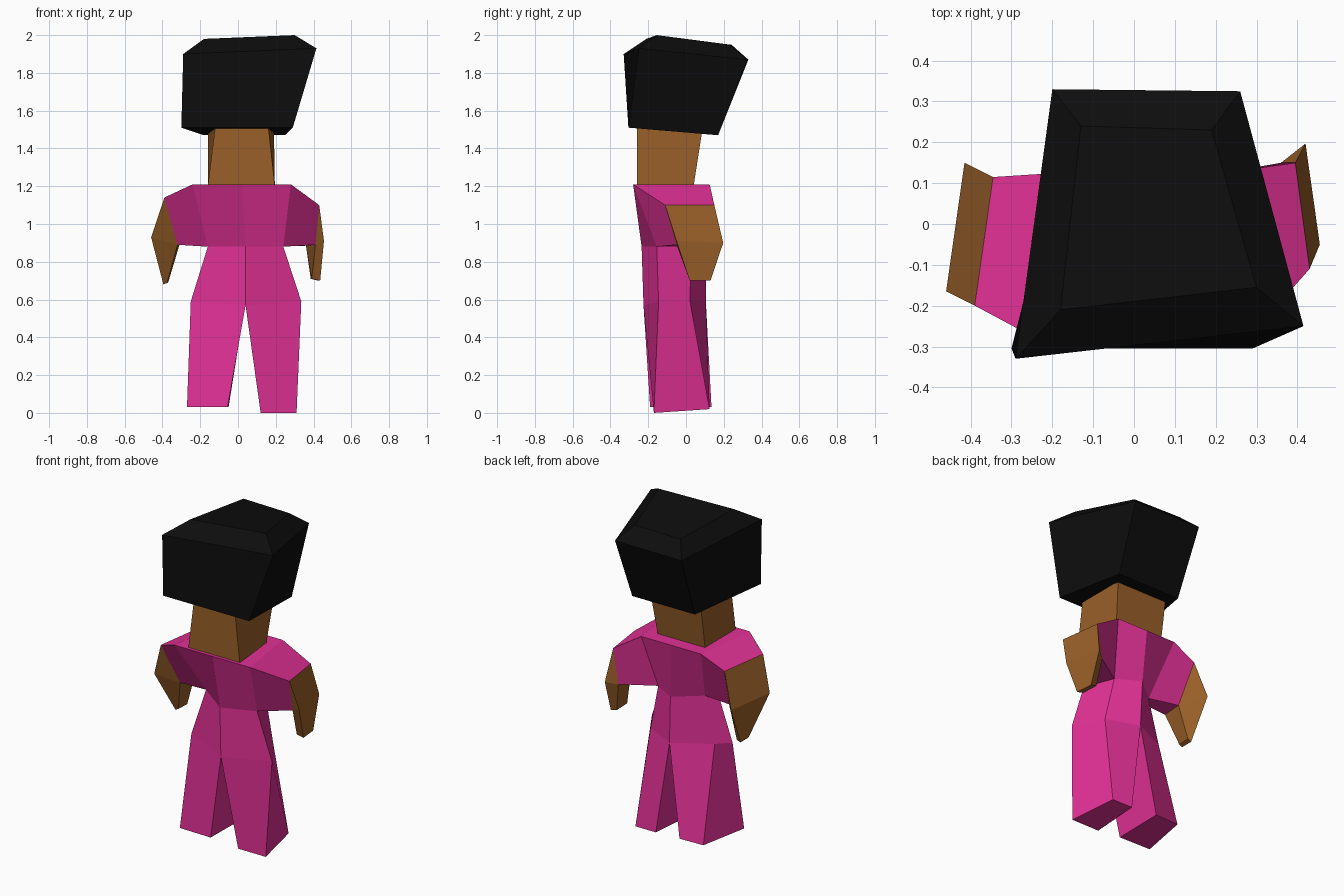
import bpy, bmesh

if "Cube" in bpy.data.objects:
    bpy.data.objects.remove(bpy.data.objects["Cube"])


def paint(name, rgb):
    mat = bpy.data.materials.new(name)
    mat.diffuse_color = (*rgb, 1)
    mat.use_nodes = True
    mat.node_tree.nodes["Principled BSDF"].inputs["Base Color"].default_value = mat.diffuse_color
    return mat


SKIN = paint("skin", (0.32, 0.115, 0.022))
PINK = paint("pink_cloth", (0.75, 0.03, 0.30))
BLACK = paint("black_hair", (0.004, 0.004, 0.004))


def level(z, *xy):
    """Horizontal cross-section."""
    return [(x, y, z) for x, y in xy]


def loft(name, mat, *rings):
    """Closed flat-faced solid through four-cornered sections."""
    bm = bmesh.new()
    loops = [[bm.verts.new(p) for p in ring] for ring in rings]
    for a, b in zip(loops, loops[1:]):
        for i in range(4):
            j = (i + 1) % 4
            bm.faces.new((a[i], a[j], b[j], b[i]))
    bm.faces.new(loops[0])
    bm.faces.new(loops[-1])
    bmesh.ops.recalc_face_normals(bm, faces=bm.faces)
    mesh = bpy.data.meshes.new(name)
    bm.to_mesh(mesh)
    bm.free()
    mesh.materials.append(mat)
    obj = bpy.data.objects.new(name, mesh)
    bpy.context.collection.objects.link(obj)
    return obj


# Hair: lopsided block with a chamfered crown
loft("hair", BLACK,
     [(-.30, -.305, 1.51), (.29, -.305, 1.51), (.25, .17, 1.47), (-.18, .17, 1.47)],
     [(-.29, -.33, 1.90), (.415, -.25, 1.93), (.26, .325, 1.87), (-.20, .33, 1.87)],
     [(-.18, -.21, 1.98), (.30, -.155, 2.0), (.19, .23, 1.95), (-.13, .24, 1.95)])

# Head: plain block under the hair
loft("head", SKIN,
     level(1.20, (-.16, -.26), (.195, -.26), (.165, .04), (-.16, .04)),
     level(1.52, (-.12, -.26), (.16, -.26), (.19, .09), (-.16, .09)))

# Body sections, each: front top, back top, back bottom, front bottom
shoulder_l = [(-.39, -.20, 1.14), (-.345, .115, 1.14), (-.31, .02, .89), (-.32, -.11, .89)]
shoulder_r = [(.43, -.11, 1.10), (.395, .15, 1.10), (.36, .15, .885), (.41, -.05, .89)]
chest_l = [(-.24, -.28, 1.21), (-.19, .125, 1.21), (-.12, -.015, .88), (-.16, -.085, .88)]
chest_m = [(.02, -.28, 1.21), (.01, .125, 1.21), (.03, .11, .88), (.04, -.235, .88)]
chest_r = [(.28, -.28, 1.21), (.22, .125, 1.21), (.17, .03, .88), (.24, -.155, .88)]
loft("torso", PINK, shoulder_l, chest_l, chest_m, chest_r, shoulder_r)


# Arms: tapering from the shoulder end, out to the elbow and down to the hand
def arm(name, shoulder, elbow, hand):
    top_f, top_b, low_b, low_f = shoulder
    loft(name, SKIN, shoulder, [*elbow, low_b, low_f], hand)


arm("left_arm", shoulder_l, [(-.46, -.165, .93), (-.415, .15, .93)],
    [(-.395, -.05, .68), (-.395, .03, .68), (-.37, .03, .69), (-.375, -.05, .69)])
arm("right_arm", shoulder_r, [(.455, -.05, .91), (.42, .197, .90)],
    [(.435, .02, .70), (.425, .13, .70), (.385, .13, .71), (.39, .02, .71)])

# Legs: waist, hip and foot sections; both share the crotch edge
crotch = [(.04, .105, .59), (.04, -.225, .57)]


def leg(name, chest, hip, foot):
    waist = [chest[3], chest[2], chest_m[2], chest_m[3]]
    loft(name, PINK, waist, hip + crotch, foot)


leg("left_leg", chest_l, [(-.25, -.10, .59), (-.19, -.01, .60)],
    level(.03, (-.27, -.185), (-.21, .13), (-.05, .135), (-.055, -.19)))
leg("right_leg", chest_r, [(.335, -.145, .59), (.23, .02, .60)],
    [(.31, -.17, 0), (.26, .125, .02), (.12, .125, .02), (.12, -.17, 0)])
